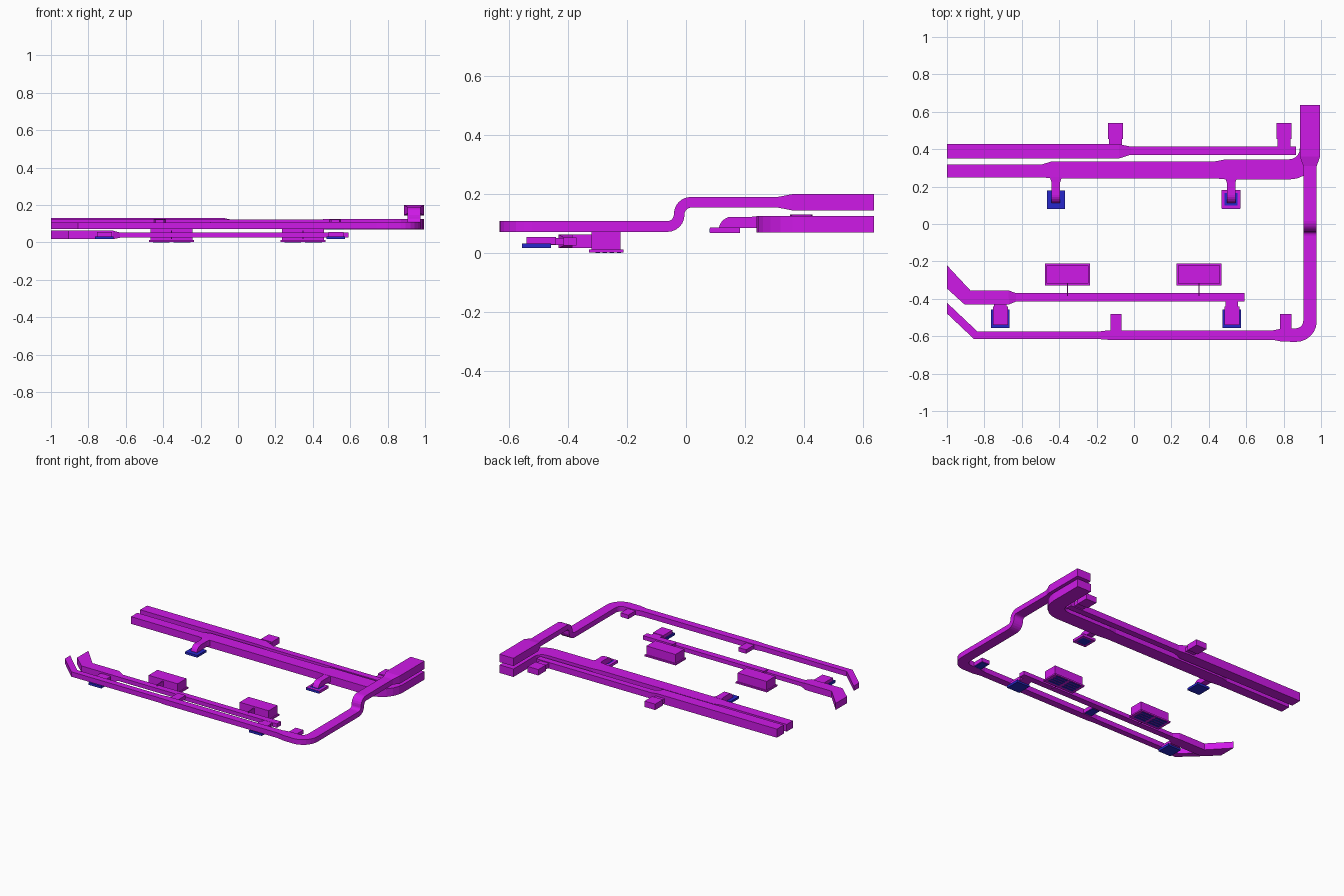
import bpy, bmesh, math
from mathutils import Vector


def material(name, rgb):
    m = bpy.data.materials.new(name)
    m.diffuse_color = (*rgb, 1)
    return m


DUCT = material("duct_magenta", (0.62, 0.01, 0.8))
GRILLE = material("grille_blue", (0.02, 0.02, 0.6))


def finish(bm, name, mat):
    bmesh.ops.recalc_face_normals(bm, faces=bm.faces)
    me = bpy.data.meshes.new(name)
    bm.to_mesh(me)
    bm.free()
    me.materials.append(mat)
    ob = bpy.data.objects.new(name, me)
    bpy.context.collection.objects.link(ob)
    return ob


def box(name, x, y, z, mat=DUCT):
    """Box from (min, max) ranges."""
    bm = bmesh.new()
    bmesh.ops.create_cube(bm, size=1)
    for v in bm.verts:
        v.co = [r[0] + (c + 0.5) * (r[1] - r[0]) for c, r in zip(v.co, (x, y, z))]
    return finish(bm, name, mat)


def arc(centre, u, v, r, w, h, n=6):
    """Quarter bend stations from direction u to direction v."""
    c, u, v = Vector(centre), Vector(u), Vector(v)
    out = []
    for i in range(n + 1):
        a = math.pi / 2 * i / n
        out.append((*(c + r * (math.cos(a) * u + math.sin(a) * v)), w, h))
    return out


def duct(name, stations, start_dir=None):
    """Sweep a rectangle through (x, y, z, width, height) stations."""
    pts = [Vector(s[:3]) for s in stations]
    segs = [(b - a).normalized() for a, b in zip(pts, pts[1:])]
    bm = bmesh.new()
    rings, side = [], Vector((1, 0, 0))
    for i, s in enumerate(stations):
        a, b = segs[max(i - 1, 0)], segs[min(i, len(segs) - 1)]
        t = (a + b).normalized()
        if i == 0 and start_dir:
            t = Vector(start_dir)
        flat = Vector((t.x, t.y, 0))
        if flat.length > 0.05:
            side = flat.normalized().cross(Vector((0, 0, 1)))
        up = side.cross(t)
        k = 1 / max(t.dot(b), 0.5)
        kw, kh = (k, 1) if abs(t.z) < 0.02 else (1, k)
        rings.append([bm.verts.new(pts[i] + side * sx * s[3] * kw / 2 + up * sz * s[4] * kh / 2)
                      for sx, sz in ((-1, -1), (1, -1), (1, 1), (-1, 1))])
    for p, q in zip(rings, rings[1:]):
        for j in range(4):
            bm.faces.new((p[j], p[(j + 1) % 4], q[(j + 1) % 4], q[j]))
    bm.faces.new(rings[0])
    bm.faces.new(rings[-1])
    return finish(bm, name, DUCT)


# Rear branch duct, stepping down in size
duct("rear_branch_duct", [(-1, 0.389, 0.101, 0.076, 0.06), (-0.08, 0.389, 0.101, 0.076, 0.06),
                          (-0.02, 0.392, 0.097, 0.044, 0.042), (0.865, 0.392, 0.097, 0.044, 0.042)])

# Main supply duct with elbow at the right
duct("main_supply_duct",
     [(-1, 0.284, 0.097, 0.07, 0.05), (-0.49, 0.284, 0.097, 0.07, 0.05),
      (-0.44, 0.289, 0.097, 0.09, 0.052), (0.43, 0.289, 0.097, 0.09, 0.052),
      (0.49, 0.292, 0.097, 0.107, 0.056)]
     + arc((0.83, 0.402, 0.097), (0, -1, 0), (1, 0, 0), 0.11, 0.107, 0.056)
     + [(0.94, 0.635, 0.097, 0.107, 0.056)])

# Upper return duct: diagonal end, front run, corner, rise, wide outlet
duct("return_duct",
     [(-1, -0.45, 0.09, 0.042, 0.034), (-0.846, -0.595, 0.09, 0.042, 0.034),
      (-0.18, -0.595, 0.09, 0.042, 0.034), (-0.14, -0.594, 0.09, 0.05, 0.036),
      (0.74, -0.594, 0.09, 0.05, 0.036), (0.79, -0.594, 0.09, 0.07, 0.036)]
     + arc((0.866, -0.519, 0.09), (0, -1, 0), (1, 0, 0), 0.075, 0.072, 0.036)
     + arc((0.941, -0.063, 0.13), (0, 0, -1), (0, 1, 0), 0.04, 0.072, 0.036)
     + arc((0.941, 0.017, 0.132), (0, -1, 0), (0, 0, 1), 0.04, 0.072, 0.036)
     + [(0.941, 0.31, 0.172, 0.072, 0.036), (0.941, 0.36, 0.172, 0.108, 0.055),
        (0.941, 0.635, 0.172, 0.108, 0.055)],
     start_dir=(1, 0, 0))

# Low front duct
duct("front_low_duct",
     [(-1, -0.283, 0.04, 0.088, 0.046), (-0.89, -0.393, 0.04, 0.075, 0.046),
      (-0.67, -0.393, 0.04, 0.075, 0.046), (-0.63, -0.392, 0.039, 0.044, 0.028),
      (0.59, -0.392, 0.039, 0.044, 0.028)],
     start_dir=(1, 0, 0))

# Elbow outlets with square diffusers off the main supply
for i, x in enumerate((-0.418, 0.519)):
    duct(f"supply_elbow_{i}",
         [(x, 0.25, 0.104, 0.065, 0.04), (x, 0.222, 0.104, 0.046, 0.038)]
         + arc((x, 0.155, 0.079), (0, 0, 1), (0, -1, 0), 0.025, 0.046, 0.038))
    box(f"supply_diffuser_{i}", (x - 0.048, x + 0.048), (0.08, 0.18), (0.069, 0.084), GRILLE)
x = 0.519
for sx in (-1, 1):
    box("diffuser_rim_side", (x + sx * 0.043 - 0.008, x + sx * 0.043 + 0.008), (0.082, 0.182), (0.068, 0.086))
for y in (0.082, 0.166):
    box("diffuser_rim_end", (x - 0.04, x + 0.04), (y, y + 0.016), (0.068, 0.086))

# Side outlets on the rear branch
for i, (x, y0) in enumerate(((-0.099, 0.42), (0.802, 0.405))):
    box(f"rear_outlet_neck_{i}", (x - 0.034, x + 0.034), (y0, 0.47), (0.082, 0.112))
    box(f"rear_outlet_box_{i}", (x - 0.041, x + 0.041), (0.455, 0.54), (0.077, 0.118))

# Square diffusers on the low front duct
for i, (x, y0) in enumerate(((-0.715, -0.42), (0.523, -0.405))):
    box(f"front_outlet_neck_{i}", (x - 0.033, x + 0.033), (-0.46, y0), (0.028, 0.052))
    box(f"front_outlet_box_{i}", (x - 0.04, x + 0.04), (-0.54, -0.44), (0.03, 0.055))
    box(f"front_diffuser_{i}", (x - 0.049, x + 0.049), (-0.555, -0.456), (0.017, 0.033), GRILLE)

# Small inlets on the return duct
for i, (x, y1) in enumerate(((-0.096, -0.482), (0.811, -0.48))):
    box(f"return_inlet_{i}", (x - 0.03, x + 0.03), (-0.58, y1), (0.076, 0.103))
    box(f"return_grille_{i}", (x - 0.027, x + 0.027), (-0.56, y1 - 0.004), (0.073, 0.077), GRILLE)

# Ceiling units: body, bottom flange, louvred grille and thin connector
for i, x in enumerate((-0.355, 0.348)):
    box(f"unit_body_{i}", (x - 0.112, x + 0.112), (-0.319, -0.221), (0.008, 0.073))
    box(f"unit_flange_{i}", (x - 0.12, x + 0.12), (-0.328, -0.212), (0.002, 0.012))
    for sx in (-1, 1):
        for j in range(4):
            y = -0.306 + j * 0.024
            box(f"unit_louvre_{i}", (x + sx * 0.055 - 0.045, x + sx * 0.055 + 0.045),
                (y, y + 0.015), (0, 0.004), GRILLE)
    box(f"unit_connector_{i}", (x - 0.003, x + 0.003), (-0.385, -0.315), (0.018, 0.063))
